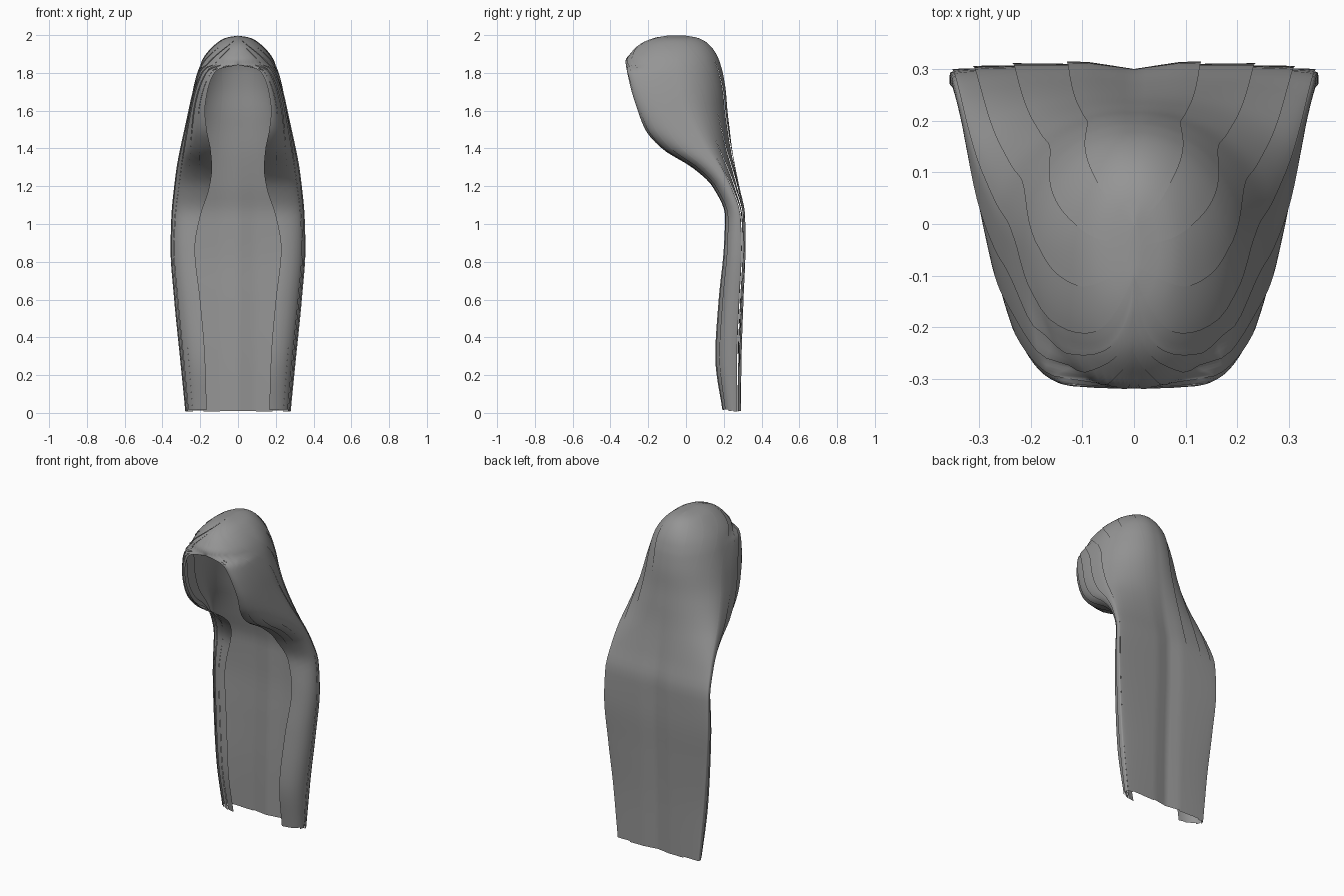
import bpy, bmesh, math, random

if "Cube" in bpy.data.objects:
    bpy.data.objects.remove(bpy.data.objects["Cube"])

random.seed(4)

# Horizontal sections: height, back y, widest y, front y, half width, opening half width
SECTIONS = [
    (0.00, .286, .269, .200, .275, .165),
    (0.30, .291, .267, .160, .305, .175),
    (0.60, .301, .279, .178, .335, .200),
    (0.87, .311, .292, .205, .354, .228),
    (1.04, .310, .285, .212, .350, .200),
    (1.20, .280, .230, .145, .335, .150),
    (1.30, .261, .175, .040, .322, .137),
    (1.40, .244, .105, -.120, .303, .145),
    (1.50, .231, .045, -.210, .281, .165),
    (1.60, .219, -.005, -.250, .259, .175),
    (1.70, .211, -.035, -.282, .237, .162),
    (1.80, .195, -.050, -.308, .211, .125),
    (1.825, .189, -.052, -.314, .203, .090),
    (1.843, .183, -.054, -.317, .196, .000),
    (1.865, .176, -.055, -.318, .186, .000),
    (1.90, .160, -.055, -.295, .165, .000),
    (1.95, .122, -.050, -.245, .120, .000),
    (1.985, .065, -.050, -.165, .066, .000),
    (1.997, .000, -.050, -.100, .000, .000),
]
TOP = 1.997


def section(z):
    """Smoothly interpolated section values at height z."""
    z = max(0, min(TOP, z))
    i = 0
    while i < len(SECTIONS) - 2 and z > SECTIONS[i + 1][0]:
        i += 1
    a, b = SECTIONS[i], SECTIONS[i + 1]
    h = b[0] - a[0]
    t = (z - a[0]) / h

    def secant(k, c):
        k = max(0, min(len(SECTIONS) - 2, k))
        p, q = SECTIONS[k], SECTIONS[k + 1]
        return (q[c] - p[c]) / (q[0] - p[0])

    def slope(k, c):
        d, e = secant(k - 1, c), secant(k, c)
        return 2 * d * e / (d + e) if d * e > 0 else 0

    out = []
    for c in range(1, 6):
        m0, m1 = slope(i, c) * h, slope(i + 1, c) * h
        out.append(a[c] * (1 + 2 * t) * (1 - t) ** 2 + m0 * t * (1 - t) ** 2
                   + b[c] * t * t * (3 - 2 * t) + m1 * t * t * (t - 1))
    return out


def hair_point(s, v, bottom):
    """s runs from centre back (0) to front edge (1); v from parting to tip."""
    q = max(0, 2 * s - 1)
    z_top = TOP - (TOP - 1.843) * q * q
    z = z_top + (bottom - z_top) * v ** 1.6
    start = min(1, 2 * s)
    u = min(1, (z_top - z) / 0.35)
    p = s + (start - s) * (1 - u) ** 2
    back, mid, front, width, edge = section(z)
    if p <= 0.5:
        a = p * math.pi
        x = width * math.sin(a)
        # Shallow groove down the centre of the back
        groove = 0.011 * max(0, 1 - x / 0.09) * max(0, min(1, (1.5 - z) / 0.5))
        return (x, mid + (back - mid) * math.cos(a) - groove, z)
    a = (p - 0.5) * math.pi
    c, d = max(0, math.cos(a)) ** 0.9, math.sin(a) ** 0.9
    return (edge + (width - edge) * c, mid + (front - mid) * d, z)


hair_mat = bpy.data.materials.new("hair_grey")
hair_mat.diffuse_color = (0.3, 0.3, 0.3, 1)
hair_mat.use_nodes = True
hair_mat.node_tree.nodes["Principled BSDF"].inputs["Base Color"].default_value = hair_mat.diffuse_color

LOCKS, COLS, ROWS = 9, 6, 64


def make_lock(k):
    """One long strip whose forward edge lifts over the next strip."""
    s0 = k / LOCKS
    s1 = min(1, (k + 1.08) / LOCKS)
    bottom = 0.006 + random.random() * 0.014
    bm = bmesh.new()
    grid = [[bm.verts.new(hair_point(s0 + (s1 - s0) * j / COLS, i / ROWS, bottom))
             for j in range(COLS + 1)] for i in range(ROWS + 1)]
    for i in range(ROWS):
        for j in range(COLS):
            bm.faces.new((grid[i][j], grid[i][j + 1], grid[i + 1][j + 1], grid[i + 1][j]))
    bm.normal_update()
    for i, row in enumerate(grid):
        fade = min(1, i / 12)
        for j, vert in enumerate(row):
            on_centre = vert.co.x < 1e-4
            vert.co += vert.normal * fade * 0.005 * j / COLS
            vert.co.x = 0 if on_centre else max(0, vert.co.x)
    bmesh.ops.remove_doubles(bm, verts=bm.verts, dist=1e-5)
    mesh = bpy.data.meshes.new("hair_lock")
    bm.to_mesh(mesh)
    bm.free()
    mesh.materials.append(hair_mat)
    lock = bpy.data.objects.new(f"hair_lock_{k + 1}", mesh)
    bpy.context.collection.objects.link(lock)
    # Left half
    mirror = lock.modifiers.new("mirror", 'MIRROR')
    mirror.use_clip = True
    mirror.merge_threshold = 0.0005
    bpy.ops.object.select_all(action='DESELECT')
    lock.select_set(True)
    bpy.context.view_layer.objects.active = lock
    bpy.ops.object.shade_smooth_by_angle(angle=math.radians(50))


for k in range(LOCKS):
    make_lock(k)
